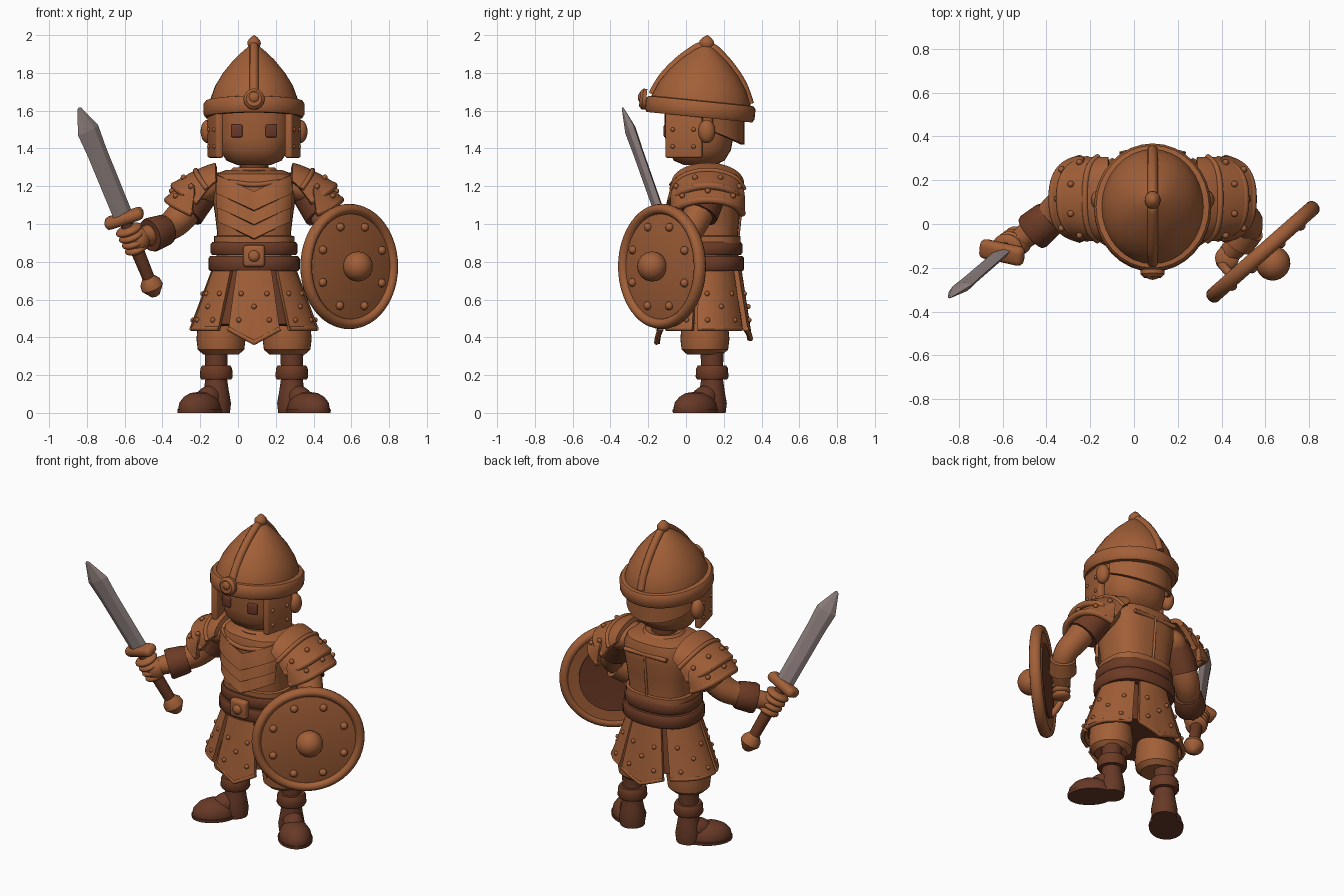
import bpy, bmesh
from math import sin, cos, pi, radians, copysign
from mathutils import Vector, Matrix, Euler

cube = bpy.data.objects.get("Cube")
if cube:
    bpy.data.objects.remove(cube)


def material(name, rgb):
    m = bpy.data.materials.new(name)
    m.use_nodes = True
    m.diffuse_color = (*rgb, 1)
    m.node_tree.nodes["Principled BSDF"].inputs["Base Color"].default_value = (*rgb, 1)
    return m


TAN = material("tan leather", (.36, .115, .039))
DARK = material("dark leather", (.15, .043, .018))
BOOT = material("boot brown", (.137, .041, .02))
EYE = material("eye brown", (.15, .04, .021))
STEEL = material("dull steel", (.29, .232, .223))
CX = .085  # the body's mirror plane
SIDES = (("right", -1), ("left", 1))


def euler(x=0, y=0, z=0):
    return Euler((x, y, z)).to_matrix()


def aim(axis):
    return Vector(axis).to_track_quat('Z', 'Y').to_matrix()


def place(ob, loc, rot, mat, angle=40):
    bpy.context.collection.objects.link(ob)
    ob.matrix_world = Matrix.Translation(loc) @ (rot or Matrix.Identity(3)).to_4x4()
    ob.data.materials.append(mat)
    bpy.ops.object.select_all(action='DESELECT')
    ob.select_set(True)
    bpy.context.view_layer.objects.active = ob
    if ob.type == 'CURVE':
        bpy.ops.object.convert(target='MESH')
    for mod in list(ob.modifiers):
        bpy.ops.object.modifier_apply(modifier=mod.name)
    if angle:
        bpy.ops.object.shade_smooth_by_angle(angle=radians(angle))


def build(name, bm):
    bmesh.ops.recalc_face_normals(bm, faces=bm.faces)
    mesh = bpy.data.meshes.new(name)
    bm.to_mesh(mesh)
    bm.free()
    return bpy.data.objects.new(name, mesh)


def lathe(name, profile, mat, loc=(0, 0, 0), rot=None, sy=1, n=32, sq=1, angle=40):
    """Turned shape; sy squashes depth, sq below one makes the section boxier."""
    bm = bmesh.new()
    power = lambda c: copysign(abs(c) ** sq, c)
    turn = [2 * pi * i / n for i in range(n)]
    rings = [[bm.verts.new((r * power(cos(t)), r * sy * power(sin(t)), z)) for t in turn]
             for r, z in profile]
    for a, b in zip(rings, rings[1:]):
        for i in range(n):
            j = (i + 1) % n
            bm.faces.new((a[i], a[j], b[j], b[i]))
    if profile[0] != profile[-1]:
        for end, ring in ((profile[0], rings[0]), (profile[-1], rings[-1])):
            if end[0] > 0:
                bm.faces.new(ring)
    bmesh.ops.remove_doubles(bm, verts=bm.verts, dist=.0002)
    place(build(name, bm), loc, rot, mat, angle)


def ball(name, loc, size, mat, rot=None):
    bm = bmesh.new()
    bmesh.ops.create_uvsphere(bm, u_segments=20, v_segments=12, radius=1)
    bmesh.ops.scale(bm, vec=size, verts=bm.verts)
    place(build(name, bm), loc, rot, mat, 80)


def studs(name, points, r, mat=TAN):
    bm = bmesh.new()
    for p in points:
        bmesh.ops.create_icosphere(bm, subdivisions=2, radius=r, matrix=Matrix.Translation(p))
    place(build(name, bm), (0, 0, 0), None, mat, 80)


def box(name, loc, size, mat, rot=None, bevel=.012):
    bm = bmesh.new()
    bmesh.ops.create_cube(bm, size=1)
    bmesh.ops.scale(bm, vec=size, verts=bm.verts)
    bmesh.ops.bevel(bm, geom=bm.edges[:], offset=bevel, segments=3, affect='EDGES', profile=.5)
    place(build(name, bm), loc, rot, mat)


def tube(name, points, radii, mat, loc=(0, 0, 0), rot=None):
    cu = bpy.data.curves.new(name, 'CURVE')
    cu.dimensions = '3D'
    cu.bevel_depth, cu.bevel_resolution, cu.use_fill_caps = 1, 4, True
    sp = cu.splines.new('NURBS')
    sp.points.add(len(points) - 1)
    for i, (pt, co) in enumerate(zip(sp.points, points)):
        pt.co = (*co, 1)
        pt.radius = radii if isinstance(radii, float) else radii[i]
    sp.use_endpoint_u, sp.order_u, sp.resolution_u = True, 3, 5
    place(bpy.data.objects.new(name, cu), loc, rot, mat)


def plate(name, f, mat, thick=.02, nu=16, nv=6):
    """Curved sheet from f(u, v) with u and v in 0..1, thickened."""
    bm = bmesh.new()
    g = [[bm.verts.new(f(i / nu, j / nv)) for j in range(nv + 1)] for i in range(nu + 1)]
    for i in range(nu):
        for j in range(nv):
            bm.faces.new((g[i][j], g[i + 1][j], g[i + 1][j + 1], g[i][j + 1]))
    ob = build(name, bm)
    mod = ob.modifiers.new("thickness", 'SOLIDIFY')
    mod.thickness, mod.offset = thick, 0
    place(ob, (0, 0, 0), None, mat)


# Helmet, tilted back a little
HELM, TILT = (CX, .075, 1.61), euler(-.1)
dome = [(.235, -.02), (.232, .05), (.207, .12), (.165, .19), (.108, .26), (.055, .31), (.03, .33)]
lathe("helmet_dome", dome + [(.036, .345), (.034, .36), (.018, .38), (0, .392)], TAN, HELM, TILT, 1.13)
lathe("helmet_brim", [(.225, -.045), (.258, -.045), (.268, -.028), (.268, .025), (.258, .04),
                      (.225, .045), (.225, -.045)], TAN, HELM, TILT, 1.09)
ridge = [(0, -r * 1.11, z) for r, z in dome[1:]]
ridge += [(0, -y, z) for _, y, z in reversed(ridge)]
tube("helmet_ridge", ridge, .024, TAN, HELM, TILT)
lathe("helmet_brooch", [(.055, 0), (.055, .02), (.04, .035), (0, .035)], TAN, (CX, -.21, 1.66), aim((0, -1, .1)))
ball("brooch_stud", (CX, -.235, 1.67), (.03, .02, .03), TAN)

# Head, face and neck
lathe("head", [(0, 1.31), (.09, 1.313), (.145, 1.335), (.182, 1.39), (.197, 1.46), (.2, 1.6)],
      TAN, (CX, .07, 0), None, .92, sq=.82, angle=70)
lathe("neck", [(.085, 1.24), (.075, 1.28), (.078, 1.36)], DARK, (CX, .1, 0))
plate("nape_guard", lambda u, v: (CX + .222 * sin(radians(105 + 150 * u)),
      .085 - .215 * cos(radians(105 + 150 * u)), 1.59 - v * (.1 + .07 * sin(pi * u))), TAN)
for side, s in SIDES:
    box(side + "_eye", (CX + s * .092, -.104, 1.493), (.062, .02, .068), EYE, euler(z=s * .2), .009)
    ball(side + "_ear", (CX + s * .245, .11, 1.49), (.038, .045, .062), TAN)
    box(side + "_cheek_guard", (CX + s * .205, -.01, 1.47), (.04, .2, .24), TAN, euler(z=-.25 * s))
    studs(side + "_cheek_studs", [(CX + s * (.227 + y * .25), y, z) for y in (-.07, .04)
                                  for z in (1.41, 1.5)], .012)

# Torso armour
CY, RX, RY = .112, .222, .185
lathe("torso", [(.2, .8), (.195, .95), (.207, 1.05), (.222, 1.15), (.222, 1.22), (.205, 1.265),
                (.15, 1.285), (0, 1.29)], TAN, (CX, CY, 0), None, RY / RX, sq=.75)
lathe("waist_trim", [(.19, .9), (.213, .9), (.213, .935), (.19, .94), (.19, .9)], TAN,
      (CX, CY, 0), None, RY / RX, sq=.75)
lathe("collar", [(.08, 1.25), (.115, 1.26), (.125, 1.285), (.11, 1.3), (.08, 1.29)], TAN, (CX, .1, 0))


def chest(u, z, out=.0):
    """Point on the front of the torso, u from -1 to 1 across."""
    k = .92 + .08 * min(1, max(0, (z - .95) / .2))
    return (CX + u * RX * k, CY - (RY * k + out) * (1 - abs(u) ** 2.67) ** .375, z)


for k in range(3):
    tip = 1.12 - .075 * k
    plate(f"chest_chevron_{k + 1}", lambda u, v: chest(
        1.76 * u - .88, tip - .05 + .1 * v + .09 * abs(2 * u - 1), .03 - .03 * v), TAN, .018, 24, 3)
tube("neckline_trim", [chest(u, 1.235 - .03 * (1 - abs(u)), .005) for u in (-.85, -.4, 0, .4, .85)], .013, TAN)
tube("back_trim", [(CX + x, .29, 1.2) for x in (-.15, -.05, .05, .15)], .013, TAN)
tube("back_seam", [(CX, .297, 1.2), (CX, .29, 1.05), (CX, .275, .93)], .008, TAN)

# Belts and buckle
for name, r, z, h in (("upper_belt", .23, .835, .07), ("lower_belt", .242, .75, .08)):
    lathe(name, [(.15, z), (r - .01, z), (r, z + .012), (r, z + h - .012), (r - .01, z + h), (.15, z + h)],
          DARK, (CX, .105, 0), None, .84, sq=.85)
box("buckle", (CX, -.105, .83), (.115, .05, .115), TAN, bevel=.018)
ball("buckle_stud", (CX, -.13, .83), (.03, .02, .03), TAN)

# Skirt: dark lining with separate panels
lathe("skirt_lining", [(.19, .78), (.215, .72), (.295, .47), (.25, .46), (0, .5)], DARK, (CX, .095, 0), None, .76)


def skirt(deg, v, drop=.325, out=.0):
    t = radians(deg)
    return (CX + (.212 + .118 * v + out) * sin(t), .093 - (.175 + .056 * v + out) * cos(t), .755 - drop * v)


panels = [("front_panel", -23, 23, .075), ("back_panel", 155, 205, .055)]
for side, s in SIDES:
    panels += [(side + "_front_panel", 34 * s, 76 * s, 0), (side + "_back_panel", 82 * s, 148 * s, 0)]
for name, a, b, point in panels:
    out = .014 if point else 0
    low = lambda u: .315 + point * (1 - abs(2 * u - 1))
    plate(name, lambda u, v: skirt(a + (b - a) * u, v, low(u), out), TAN, .026)
    tube(name + "_hem", [skirt(a + (b - a) * u, .98, low(u), out + .005) for u in (0, .25, .5, .5, .75, 1)], .013, TAN)
    studs(name + "_studs", [skirt(a + (b - a) * u, v, .31, out + .012) for u in (.2, .8) for v in (.4, .85)]
          + [skirt((a + b) / 2, .62, .31, out + .012)], .014)

# Legs, boots and shoulders, mirrored
UPPER, LOWER = (.2, .43, 1.31, .095, .178), (.31, .462, 1.235, .08, .183)
for side, s in SIDES:
    lathe(side + "_trouser", [(.1, .62), (.122, .48), (.13, .39), (.123, .335), (.095, .31), (0, .31)],
          TAN, (CX + s * .175, .1, 0))
    foot = (CX + s * .2, .138, 0)
    lathe(side + "_shin", [(.072, 0), (.078, .05), (.066, .12), (.056, .19), (.062, .34)], BOOT, foot)
    lathe(side + "_boot_cuff", [(.05, .175), (.08, .178), (.087, .19), (.084, .235), (.076, .25), (.05, .25)], DARK, foot)
    toe, turn = (CX + s * .288, .05, 0), euler(z=s * .75)
    lathe(side + "_boot", [(.092, 0), (.096, .02), (.09, .055), (.07, .085), (.042, .105), (0, .112)],
          BOOT, toe, turn, 1.38)
    ball(side + "_instep", (CX + s * .242, .097, .075), (.062, .095, .066), BOOT, turn @ euler(.45))
    lathe(side + "_sole", [(.1, 0), (.102, .018), (.09, .02)], BOOT, toe, turn, 1.34)

    def shoulder(u, v, x0, x1, z0, rz, ry, lift=.0):
        """Arched plate over the arm, its front and back ends drawn in to the body."""
        t = radians(170 * v - 85)
        return (CX + s * (x0 + (x1 - x0) * u - .15 * u * (1 - cos(t)) ** 1.3 + lift * u),
                .115 + (ry + lift) * sin(t), z0 - .11 * u ** 1.3 - rz + (rz + lift) * cos(t))

    for name, dims in (("upper", UPPER), ("lower", LOWER)):
        plate(f"{side}_{name}_pauldron", lambda u, v: shoulder(u, v, *dims), TAN, .03, 6, 20)
        tube(f"{side}_{name}_pauldron_rim", [shoulder(.97, k / 8, *dims) for k in range(9)], .02, TAN)
    tube(side + "_pauldron_strap", [shoulder(.45, k / 8, *UPPER, .014) for k in range(9)], .014, TAN)
    studs(side + "_pauldron_studs", [shoulder(.72, k, *UPPER, .016) for k in (.15, .38, .62, .85)]
          + [shoulder(.75, k, *LOWER, .016) for k in (.25, .5, .75)], .015)
    ball(side + "_shoulder_joint", (CX + s * .25, .115, 1.19), (.11, .12, .08), TAN, euler(y=s * .5))

# Sword arm
tube("right_arm", [(-.2, .12, 1.17), (-.3, .11, 1.03), (-.4, .02, .96), (-.54, -.09, .92)], [.09, .085, .068, .05], TAN)
tube("right_sleeve", [(-.2, .12, 1.17), (-.245, .12, 1.11), (-.28, .1, 1.055)], .1, DARK)
lathe("right_bracer", [(.05, -.06), (.078, -.06), (.084, -.045), (.092, .045), (.086, .06), (.05, .06)],
      DARK, (-.425, -.005, .955), aim((-.1, -.085, -.035)))

# Sword, with the hand closed around its grip
D = Vector((-.36, -.31, .88)).normalized()
GUARD = Vector((-.603, -.13, 1.03))


def facing(x):
    w = Vector(x)
    w = (w - D * w.dot(D)).normalized()
    return Matrix((w, D.cross(w), D)).transposed()


lathe("sword_blade", [(.054, 0), (.056, .4), (.062, .53), (.012, .66), (0, .668)], STEEL, GUARD,
      facing((1, .35, .3)), .38, 6, angle=0)
box("sword_guard", GUARD, (.215, .09, .06), TAN, facing((.95, -.2, .3)), .026)
lathe("sword_grip", [(.032, -.4), (.036, -.2), (.032, 0)], DARK, GUARD, facing((1, 0, 0)), n=16)
lathe("sword_pommel", [(0, -.472), (.025, -.462), (.06, -.415), (.056, -.385), (.03, -.35), (0, -.345)],
      TAN, GUARD, facing((1, 0, 0)), n=16)
for i in range(4):
    ball(f"right_finger_{i + 1}", GUARD - D * (.07 + .037 * i), (.073 - .003 * i, .066, .027), TAN, facing((1, 0, 0)))
ball("right_palm", (-.53, -.085, .915), (.063, .058, .068), TAN)

# Shield arm
tube("left_arm", [(.39, .11, 1.17), (.47, .06, 1.03), (.55, -.02, .9), (.43, -.14, .82)], [.09, .08, .068, .05], TAN)
tube("left_sleeve", [(.38, .115, 1.17), (.415, .095, 1.11), (.45, .07, 1.05)], .1, DARK)
lathe("left_bracer", [(.05, -.045), (.076, -.045), (.08, .045), (.05, .045)], TAN, (.5, -.05, .88), aim((-.08, -.1, -.07)))
for i in range(4):
    ball(f"left_finger_{i + 1}", (.425, -.155, .85 - .034 * i), (.055, .055, .024), TAN)

# Round shield
N = Vector((.66, -.75, 0)).normalized()
C, FACE = Vector((.589, -.127, .775)), aim(N)
lathe("shield_face", [(0, -.005), (.305, -.025), (.305, .005), (.2, .025), (0, .035)], TAN, C, FACE, n=48)
rim = [(.304 + .028 * cos(k * pi / 6), .035 * sin(k * pi / 6)) for k in range(12)]
lathe("shield_rim", rim + rim[:1], TAN, C, FACE, n=48)
lathe("shield_lining", [(0, -.02), (.22, -.03), (.22, -.018), (0, -.008)], DARK, C, FACE, n=48)
ball("shield_boss", C + N * .07, (.08, .08, .078), TAN, FACE)
ACROSS, UP = Vector((.75, .66, 0)), Vector((0, 0, 1))
studs("shield_studs", [C + N * .024 + (ACROSS * sin(k * pi / 4 + .4) + UP * cos(k * pi / 4 + .4)) * .225
                       for k in range(8)], .023)
tube("shield_handle", [C - ACROSS * .18 + UP * z - N * n for z, n in ((.13, .02), (.1, .09), (-.06, .09), (-.13, .02))],
     .02, TAN)
